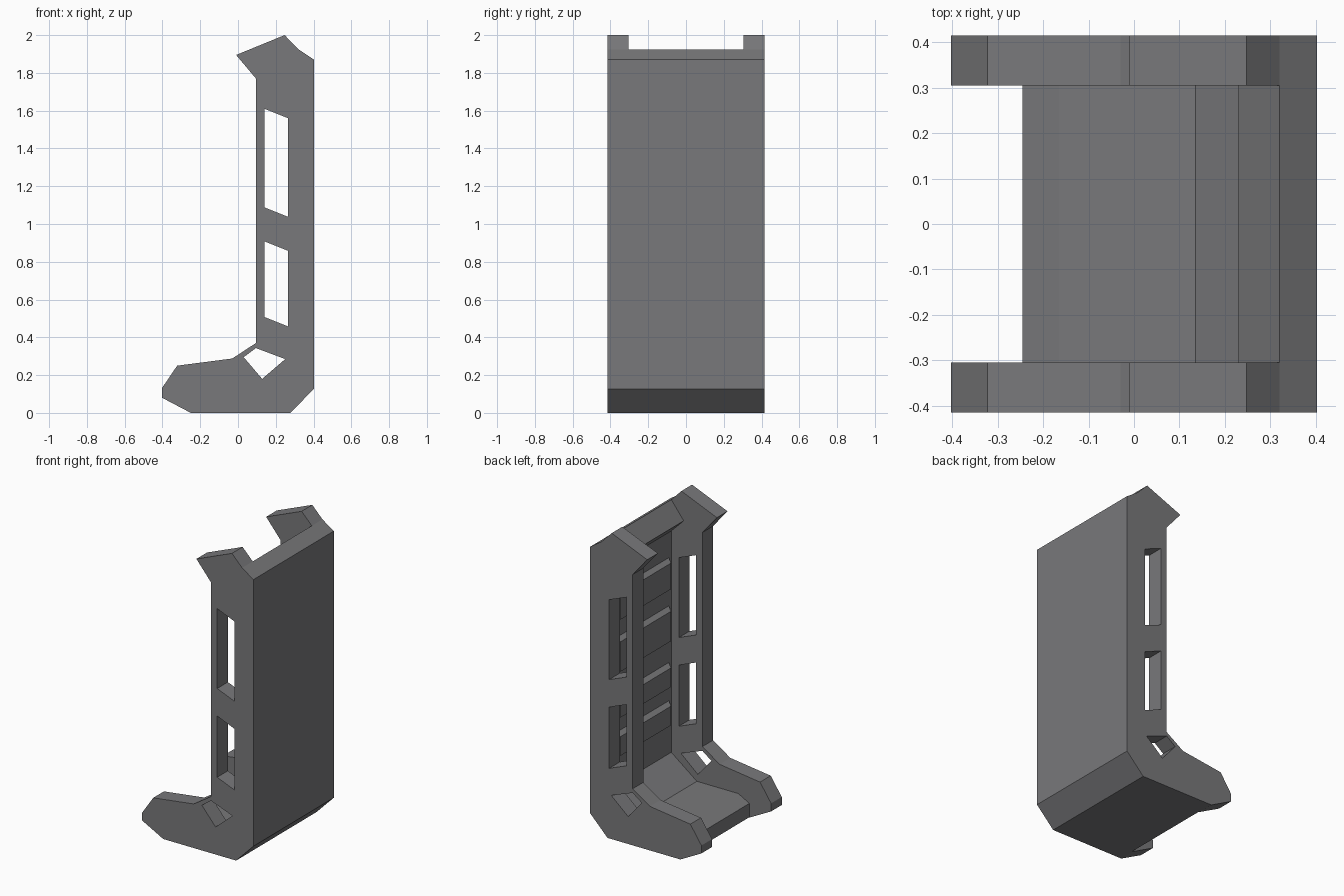
import bpy, bmesh

if "Cube" in bpy.data.objects:
    bpy.data.objects.remove(bpy.data.objects["Cube"])

mat = bpy.data.materials.new("dark grey")
mat.diffuse_color = (0.19, 0.19, 0.197, 1)
mat.use_nodes = True
mat.node_tree.nodes["Principled BSDF"].inputs["Base Color"].default_value = mat.diffuse_color


def prism(name, outline, holes, y0, y1, inset=0.0, front=None):
    """Extrude an x-z outline with holes along y; taper points at x = front."""
    bm = bmesh.new()
    caps = {y0: [], y1: []}
    for loop in [outline] + holes:
        rings = {}
        for y, s in ((y0, 1), (y1, -1)):
            rings[y] = [bm.verts.new((x, y + (s * inset if x == front else 0), z))
                        for x, z in loop]
        n = len(loop)
        for i in range(n):
            j = (i + 1) % n
            for y in (y0, y1):
                caps[y].append(bm.edges.new((rings[y][i], rings[y][j])))
            bm.faces.new((rings[y0][i], rings[y0][j], rings[y1][j], rings[y1][i]))
    for y in (y0, y1):
        bmesh.ops.triangle_fill(bm, edges=caps[y], use_beauty=True, normal=(0, 1, 0))
    bmesh.ops.recalc_face_normals(bm, faces=bm.faces[:])
    me = bpy.data.meshes.new(name)
    bm.to_mesh(me)
    bm.free()
    me.materials.append(mat)
    ob = bpy.data.objects.new(name, me)
    bpy.context.collection.objects.link(ob)
    return ob


# Side walls with hooked top, foot and three openings
side = [(-0.25, 0), (0.277, 0), (0.402, 0.127), (0.402, 1.87), (0.32, 1.925),
        (0.247, 2.0), (-0.01, 1.895), (0.095, 1.77), (0.095, 0.37),
        (-0.03, 0.288), (-0.322, 0.25), (-0.402, 0.132), (-0.402, 0.08)]
windows = [[(0.14, t), (0.265, t - 0.05), (0.265, b - 0.05), (0.14, b)]
           for t, b in ((1.61, 1.088), (0.908, 0.508))]
windows.append([(0.03, 0.295), (0.095, 0.343), (0.25, 0.285), (0.128, 0.18)])
prism("side_wall_front", side, windows, -0.415, -0.305)
prism("side_wall_back", side, windows, 0.305, 0.415)

# Recessed middle: floor, rear panel and top lip
middle = [(-0.245, 0), (0.277, 0), (0.402, 0.127), (0.402, 1.87), (0.32, 1.925),
          (0.23, 1.81), (0.32, 1.72), (0.32, 0.273), (0.135, 0.133),
          (-0.165, 0.133), (-0.245, 0.09)]
prism("middle_panel", middle, [], -0.305, 0.305)

# Raised plates with bevelled rims on the rear panel
for i, (top, bottom) in enumerate(((1.535, 1.365), (1.22, 1.025), (0.85, 0.725), (0.60, 0.475))):
    plate = [(0.32, top + 0.02), (0.29, top), (0.29, bottom), (0.32, bottom - 0.02)]
    prism(f"wall_plate_{i + 1}", plate, [], -0.28, 0.28, 0.02, 0.29)
